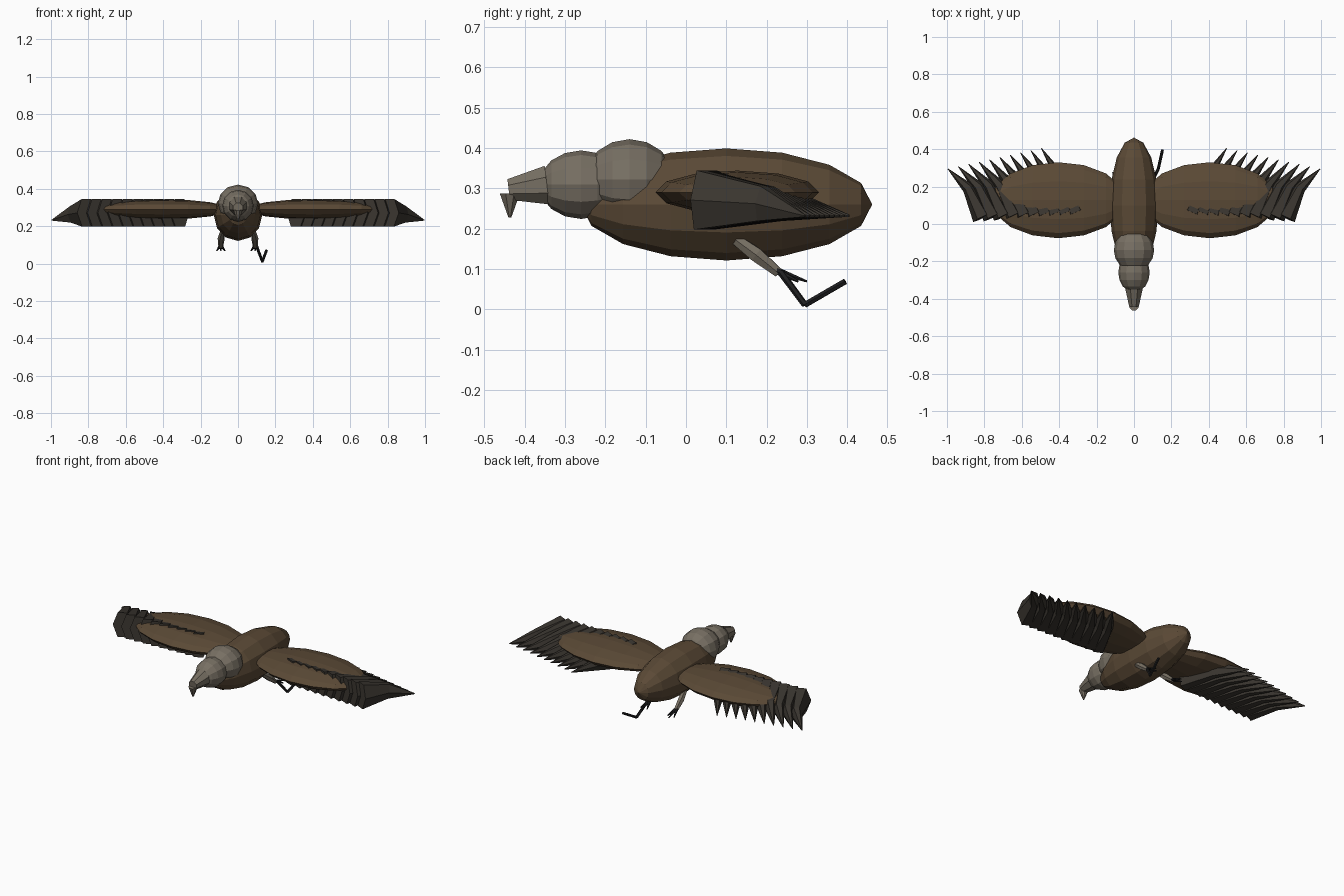
import bpy, bmesh, math
from mathutils import Vector, Matrix

if "Cube" in bpy.data.objects:
    bpy.data.objects.remove(bpy.data.objects["Cube"])


def material(name, rgb):
    m = bpy.data.materials.new(name)
    m.use_nodes = True
    m.diffuse_color = (*rgb, 1)
    m.node_tree.nodes["Principled BSDF"].inputs["Base Color"].default_value = (*rgb, 1)
    return m


BROWN = material("brown plumage", (0.105, 0.068, 0.037))
GREY = material("grey skin", (0.185, 0.16, 0.125))
DARK = material("dark feather", (0.042, 0.036, 0.029))
BLACK = material("black claw", (0.013, 0.013, 0.014))


def finish(name, bm, mat):
    bmesh.ops.recalc_face_normals(bm, faces=bm.faces)
    me = bpy.data.meshes.new(name)
    bm.to_mesh(me)
    bm.free()
    me.materials.append(mat)
    ob = bpy.data.objects.new(name, me)
    bpy.context.collection.objects.link(ob)
    return ob


def ellipsoid(name, centre, radii, pole, mat, sides=12, rings=8):
    """Faceted ellipsoid with its poles on the given axis."""
    bm = bmesh.new()
    turn = Matrix.Rotation(math.pi / 2, 4, pole)
    bmesh.ops.create_uvsphere(bm, u_segments=sides, v_segments=rings, radius=1, matrix=turn)
    bmesh.ops.scale(bm, vec=radii, verts=bm.verts)
    bmesh.ops.translate(bm, vec=centre, verts=bm.verts)
    return finish(name, bm, mat)


def loft(name, stations, mat, sides=6, up=(0, 0, 1)):
    """Tapered tube through (centre, side radius, up radius) stations."""
    bm = bmesh.new()
    pts = [Vector(s[0]) for s in stations]
    rings = []
    for i, (c, ra, rb) in enumerate(stations):
        d = (pts[min(i + 1, len(pts) - 1)] - pts[max(i - 1, 0)]).normalized()
        a = d.cross(Vector(up)).normalized()
        b = a.cross(d)
        angles = [2 * math.pi * (k + 0.5) / sides for k in range(sides)]
        rings.append([bm.verts.new(Vector(c) + a * ra * math.sin(t) + b * rb * math.cos(t))
                      for t in angles])
    for r, s in zip(rings, rings[1:]):
        for k in range(sides):
            n = (k + 1) % sides
            bm.faces.new((r[k], r[n], s[n], s[k]))
    bm.faces.new(rings[0])
    bm.faces.new(rings[-1])
    return finish(name, bm, mat)


# Body, neck and head
ellipsoid("body", (0, 0.10, 0.26), (0.13, 0.362, 0.139), 'X', BROWN)
ellipsoid("neck", (0, -0.14, 0.322), (0.108, 0.112, 0.1), 'X', GREY)
ellipsoid("head", (0, -0.26, 0.309), (0.084, 0.105, 0.085), 'X', GREY)

# Beak with its hooked tip
loft("beak", [((0, -0.345, 0.308), 0.05, 0.052), ((0, -0.44, 0.297), 0.028, 0.028)], GREY, 8)
loft("beak_hook", [((0, -0.437, 0.287), 0.027, 0.027), ((0, -0.437, 0.228), 0.004, 0.004)],
     GREY, 8, up=(0, 1, 0))

FEATHERS = 10
for side, label in ((1, "left"), (-1, "right")):
    # Wing
    ellipsoid(label + "_wing", (side * 0.405, 0.127, 0.29), (0.36, 0.203, 0.054), 'Y', BROWN)

    # Fan of flight feathers, from the root outwards
    for i in range(FEATHERS):
        t = i / (FEATHERS - 1)
        x = 0.31 + 0.5 * t
        base = (side * x, 0.06 - 0.025 * t, 0.271)
        middle = (side * (x + 0.075), 0.235 - 0.045 * t, 0.262)
        tip = (side * (x + 0.185), 0.405 - 0.11 * t, 0.232)
        loft(f"{label}_feather_{i + 1}",
             [(base, 0.055, 0.085), (middle, 0.032, 0.05), (tip, 0.002, 0.003)], DARK, 6)

    # Shank
    loft(label + "_shank", [((side * 0.083, 0.125, 0.172), 0.013, 0.015),
                            ((side * 0.09, 0.175, 0.135), 0.019, 0.02),
                            ((side * 0.092, 0.23, 0.09), 0.013, 0.013)], GREY)
    # Three short toes
    for k, spread in enumerate((-0.022, 0, 0.022)):
        start = Vector((side * 0.092, 0.215, 0.1))
        end = Vector((side * 0.092 + spread, 0.30, 0.069)) - Vector((0, abs(spread), 0))
        loft(f"{label}_toe_{k + 1}", [(start, 0.011, 0.011), (end, 0.003, 0.003)], BLACK)

# Long bent claw on the left foot
knee = (0.13, 0.295, 0.011)
loft("left_long_claw_upper", [((0.1, 0.235, 0.092), 0.009, 0.009), (knee, 0.008, 0.008)], BLACK)
loft("left_long_claw_lower", [(knee, 0.008, 0.008), ((0.152, 0.395, 0.069), 0.008, 0.008)], BLACK)
